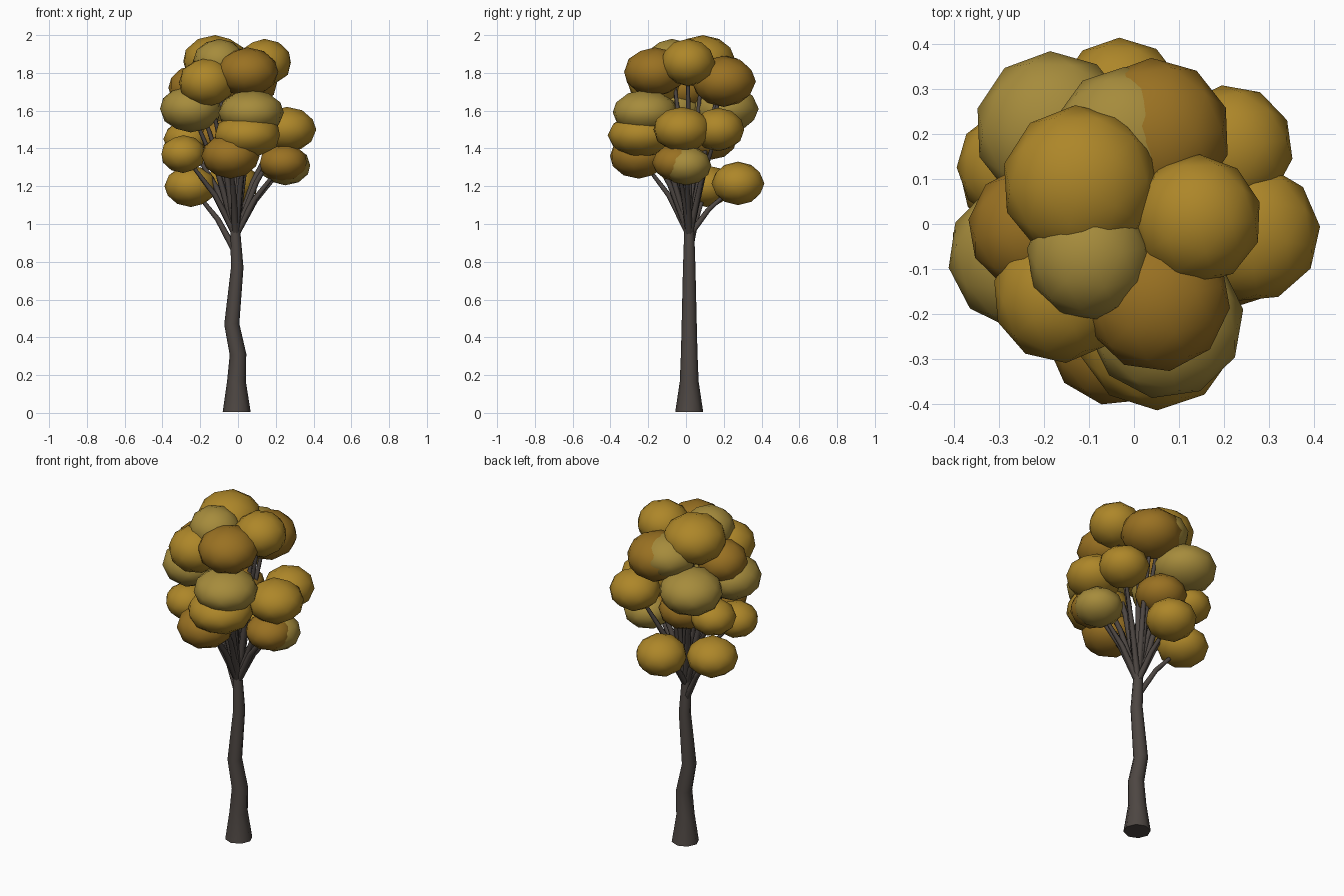
import bpy, random
from mathutils import Vector

if "Cube" in bpy.data.objects:
    bpy.data.objects.remove(bpy.data.objects["Cube"])

random.seed(4)


def material(name, rgb):
    m = bpy.data.materials.new(name)
    m.diffuse_color = (*rgb, 1)
    m.use_nodes = True
    m.node_tree.nodes["Principled BSDF"].inputs["Base Color"].default_value = m.diffuse_color
    return m


BARK = material("bark", (0.075, 0.062, 0.055))
LEAF = {
    "amber": material("leaf_amber", (0.42, 0.24, 0.022)),
    "light": material("leaf_light", (0.38, 0.26, 0.045)),
    "dark": material("leaf_dark", (0.32, 0.165, 0.016)),
}


def limb(name, points, radii, res):
    """Tapered tube along a path, with flat ends."""
    cu = bpy.data.curves.new(name, "CURVE")
    cu.dimensions = "3D"
    cu.bevel_depth = 1
    cu.bevel_resolution = res
    cu.use_fill_caps = True
    sp = cu.splines.new("POLY")
    sp.points.add(len(points) - 1)
    for p, co, r in zip(sp.points, points, radii):
        p.co = (*co, 1)
        p.radius = r
    ob = bpy.data.objects.new(name, cu)
    bpy.context.collection.objects.link(ob)
    bpy.ops.object.select_all(action="DESELECT")
    ob.select_set(True)
    bpy.context.view_layer.objects.active = ob
    bpy.ops.object.convert(target="MESH")
    ob = bpy.context.object
    ob.data.materials.clear()
    ob.data.materials.append(BARK)


def leaf_clump(name, centre, r, rz, tone):
    """Flattened ball of leaves."""
    bpy.ops.mesh.primitive_ico_sphere_add(subdivisions=2, radius=1, location=centre)
    ob = bpy.context.object
    ob.name = name
    ob.scale = (r, r, rz)
    ob.rotation_euler.z = random.uniform(0, 6.28)
    ob.data.materials.append(LEAF[tone])
    bpy.ops.object.shade_smooth()


# Trunk: flared foot and gentle wobble
Y = 0.017
limb("trunk",
     [(-0.007, Y, 0.005), (-0.008, Y, 0.165), (0.0, Y, 0.31), (-0.033, Y, 0.47),
      (-0.004, Y, 0.77), (-0.014, Y, 0.95), (-0.012, Y, 1.05)],
     [0.074, 0.05, 0.044, 0.04, 0.033, 0.027, 0.018], 2)

# Leaf clumps: x, y, z, radius, half height, tone
CLUMPS = [
    # lowest, towards the back
    (-0.25, 0.11, 1.20, 0.14, 0.11, "amber"),
    (-0.03, 0.275, 1.215, 0.14, 0.115, "amber"),
    # lower ring
    (-0.29, -0.06, 1.37, 0.12, 0.10, "amber"),
    (-0.27, 0.13, 1.45, 0.125, 0.10, "amber"),
    (-0.04, -0.25, 1.36, 0.155, 0.12, "dark"),
    (0.05, -0.235, 1.47, 0.18, 0.12, "amber"),
    (0.25, 0.00, 1.31, 0.135, 0.105, "light"),
    (0.24, -0.05, 1.325, 0.13, 0.10, "dark"),
    (0.26, -0.02, 1.50, 0.155, 0.12, "amber"),
    (0.215, 0.17, 1.50, 0.14, 0.115, "amber"),
    (-0.08, 0.13, 1.45, 0.14, 0.11, "dark"),
    # middle ring
    (-0.25, -0.07, 1.61, 0.165, 0.125, "light"),
    (0.07, -0.215, 1.59, 0.175, 0.12, "light"),
    (-0.18, 0.21, 1.61, 0.175, 0.13, "light"),
    # upper ring
    (-0.165, -0.16, 1.75, 0.15, 0.13, "amber"),
    (-0.23, -0.01, 1.72, 0.14, 0.12, "dark"),
    (0.05, -0.165, 1.805, 0.165, 0.13, "dark"),
    (0.045, 0.20, 1.755, 0.17, 0.135, "dark"),
    (-0.02, 0.19, 1.775, 0.16, 0.12, "light"),
    # crown
    (0.14, 0.01, 1.855, 0.145, 0.125, "amber"),
    (-0.12, 0.09, 1.86, 0.175, 0.14, "amber"),
    (-0.10, -0.075, 1.86, 0.14, 0.12, "light"),
]

for i, (x, y, z, r, rz, tone) in enumerate(CLUMPS, 1):
    leaf_clump(f"leaf_clump_{i}", (x, y, z), r, rz, tone)
    # Branch from the trunk top into each clump
    start = Vector((-0.012, Y, 0.85 if i == 1 else 0.94))
    end = Vector((x, y, z))
    mid = start.lerp(end, 0.5)
    mid.x = start.x + (x - start.x) * 0.4
    mid.y = start.y + (y - start.y) * 0.4
    limb(f"branch_{i}", [start, mid, end], [0.019, 0.015, 0.008], 1)
